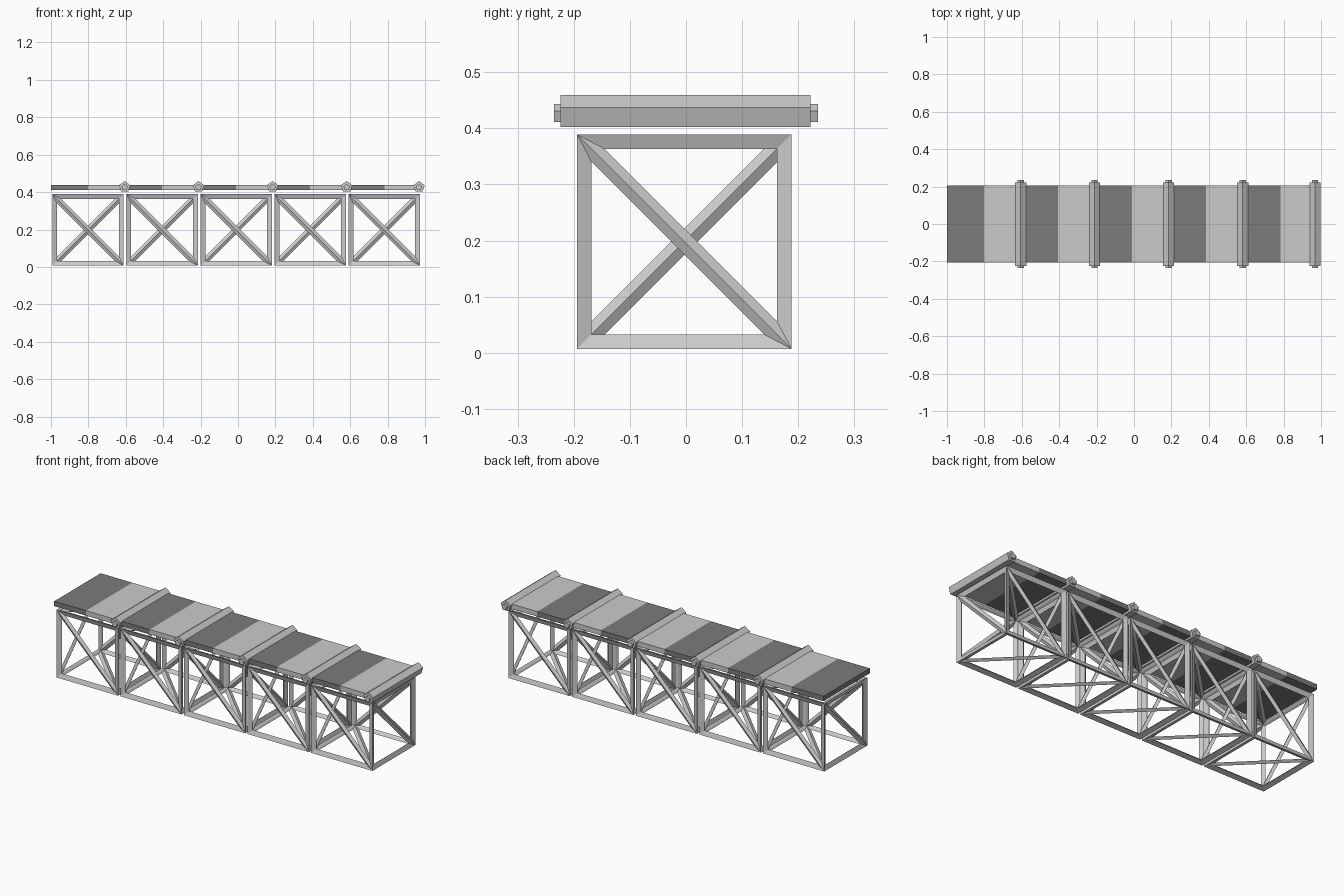
import bpy, bmesh, math
from mathutils import Matrix, Vector

if "Cube" in bpy.data.objects:
    bpy.data.objects.remove(bpy.data.objects["Cube"])

CELL = 0.396          # pitch and outer size of one truss bay
BEAM = 0.033          # beam thickness
BAYS = 5

def finish(bm, name, mat=None):
    bmesh.ops.recalc_face_normals(bm, faces=bm.faces)
    me = bpy.data.meshes.new(name)
    bm.to_mesh(me)
    bm.free()
    ob = bpy.data.objects.new(name, me)
    bpy.context.collection.objects.link(ob)
    if mat:
        me.materials.append(mat)
    return ob

def box(name, lo, hi, mat=None):
    bm = bmesh.new()
    lo, hi = Vector(lo), Vector(hi)
    bmesh.ops.create_cube(bm, size=1, matrix=Matrix.Translation((lo + hi) / 2)
                          @ Matrix.Diagonal((*(hi - lo), 1)))
    return finish(bm, name, mat)

def pentagon_bar(name, x, z, radius, y0, y1):
    # five-sided bar along y, with one corner pointing up
    bm = bmesh.new()
    ring = [bm.verts.new((x + radius * math.sin(math.tau * i / 5), y0,
                          z + radius * math.cos(math.tau * i / 5))) for i in range(5)]
    face = bm.faces.new(ring)
    ext = bmesh.ops.extrude_face_region(bm, geom=[face], use_keep_orig=True)
    top = [v for v in ext["geom"] if isinstance(v, bmesh.types.BMVert)]
    bmesh.ops.translate(bm, verts=top, vec=(0, y1 - y0, 0))
    return finish(bm, name)

dark = bpy.data.materials.new("dark_panel")
dark.diffuse_color = (0.2, 0.2, 0.2, 1)
dark.use_nodes = True
dark.node_tree.nodes["Principled BSDF"].inputs["Base Color"].default_value = dark.diffuse_color

# Truss: triangulated cube turned into struts, repeated along x
bm = bmesh.new()
bmesh.ops.create_cube(bm, size=CELL - BEAM)
bmesh.ops.triangulate(bm, faces=bm.faces[:], quad_method='FIXED')
truss = finish(bm, "truss_frame")
truss.location = (-1 + CELL / 2, -0.003, CELL / 2)
wire = truss.modifiers.new("struts", 'WIREFRAME')
wire.thickness = BEAM
wire.offset = 0
wire.use_even_offset = True
arr = truss.modifiers.new("bays", 'ARRAY')
arr.count = BAYS
arr.use_relative_offset = False
arr.use_constant_offset = True
arr.constant_offset_displace = (CELL, 0, 0)

# Deck: alternating dark and light panels
for i in range(BAYS * 2):
    x = -1 + i * CELL / 2
    box(f"deck_panel_{i + 1}", (x, -0.206, 0.411), (x + CELL / 2, 0.206, 0.439),
        dark if i % 2 == 0 else None)

# Rollers with end pins
for i, x in enumerate((-0.606, -0.211, 0.185, 0.581, 0.968)):
    pentagon_bar(f"roller_{i + 1}", x, 0.4275, 0.0315, -0.224, 0.222)
    pentagon_bar(f"roller_pin_{i + 1}", x, 0.4255, 0.0177, -0.235, 0.235)
